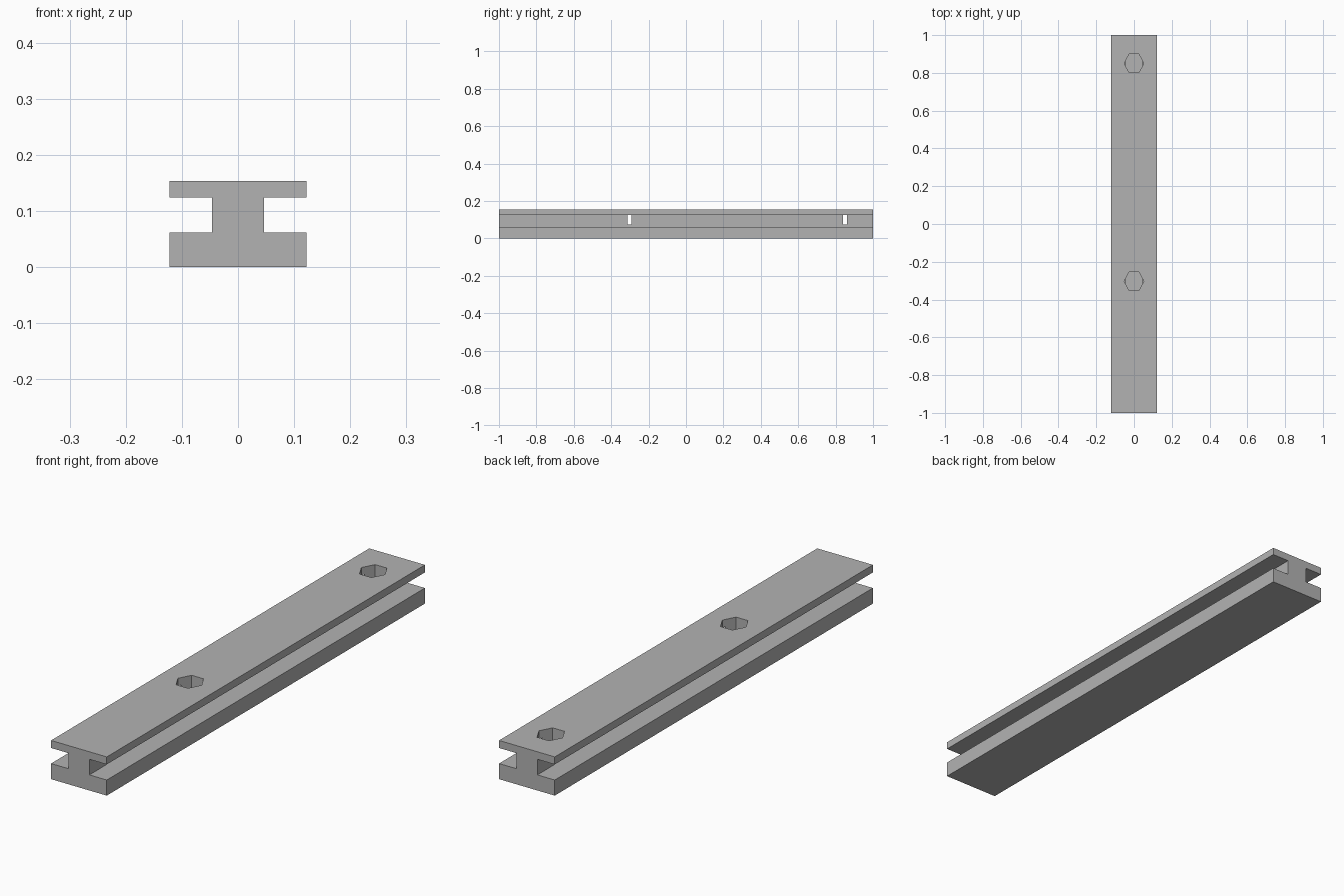
import bpy
import bmesh
from math import cos, sin, pi

default_cube = bpy.data.objects.get("Cube")
if default_cube:
    bpy.data.objects.remove(default_cube, do_unlink=True)

grey = bpy.data.materials.new("plain grey")
grey.use_nodes = True
colour = (0.45, 0.45, 0.45, 1)
grey.diffuse_color = colour
grey.node_tree.nodes["Principled BSDF"].inputs["Base Color"].default_value = colour


def prism(name, outline, depth):
    """Extrude a closed outline of 3D points along the depth vector."""
    bm = bmesh.new()
    face = bm.faces.new([bm.verts.new(p) for p in outline])
    new = bmesh.ops.extrude_face_region(bm, geom=[face])["geom"]
    bmesh.ops.translate(bm, vec=depth,
                        verts=[v for v in new if isinstance(v, bmesh.types.BMVert)])
    bmesh.ops.recalc_face_normals(bm, faces=bm.faces)
    mesh = bpy.data.meshes.new(name)
    bm.to_mesh(mesh)
    bm.free()
    mesh.materials.append(grey)
    obj = bpy.data.objects.new(name, mesh)
    bpy.context.collection.objects.link(obj)
    return obj


# Grooved rail: half of the section, mirrored across the centre
flange, web = 0.1225, 0.0462
base_top, lip_bottom, top = 0.062, 0.124, 0.154
half = [(flange, 0), (flange, base_top), (web, base_top),
        (web, lip_bottom), (flange, lip_bottom), (flange, top)]
section = half + [(-x, z) for x, z in reversed(half)]
rail = prism("grooved_rail", [(x, -1, z) for x, z in section], (0, 2, 0))

# Blind hexagonal sockets, slightly wider than the web so they open into the grooves
for y in (-0.303, 0.85):
    hexagon = [(0.052 * cos(i * pi / 3), y + 0.0566 * sin(i * pi / 3), 0.075)
               for i in range(6)]
    cutter = prism("socket_cutter", hexagon, (0, 0, 0.2))
    cutter.hide_render = True
    cut = rail.modifiers.new("socket", "BOOLEAN")
    cut.operation = "DIFFERENCE"
    cut.solver = "EXACT"
    cut.object = cutter
    bpy.context.view_layer.objects.active = rail
    bpy.ops.object.modifier_apply(modifier=cut.name)
    bpy.data.objects.remove(cutter, do_unlink=True)
